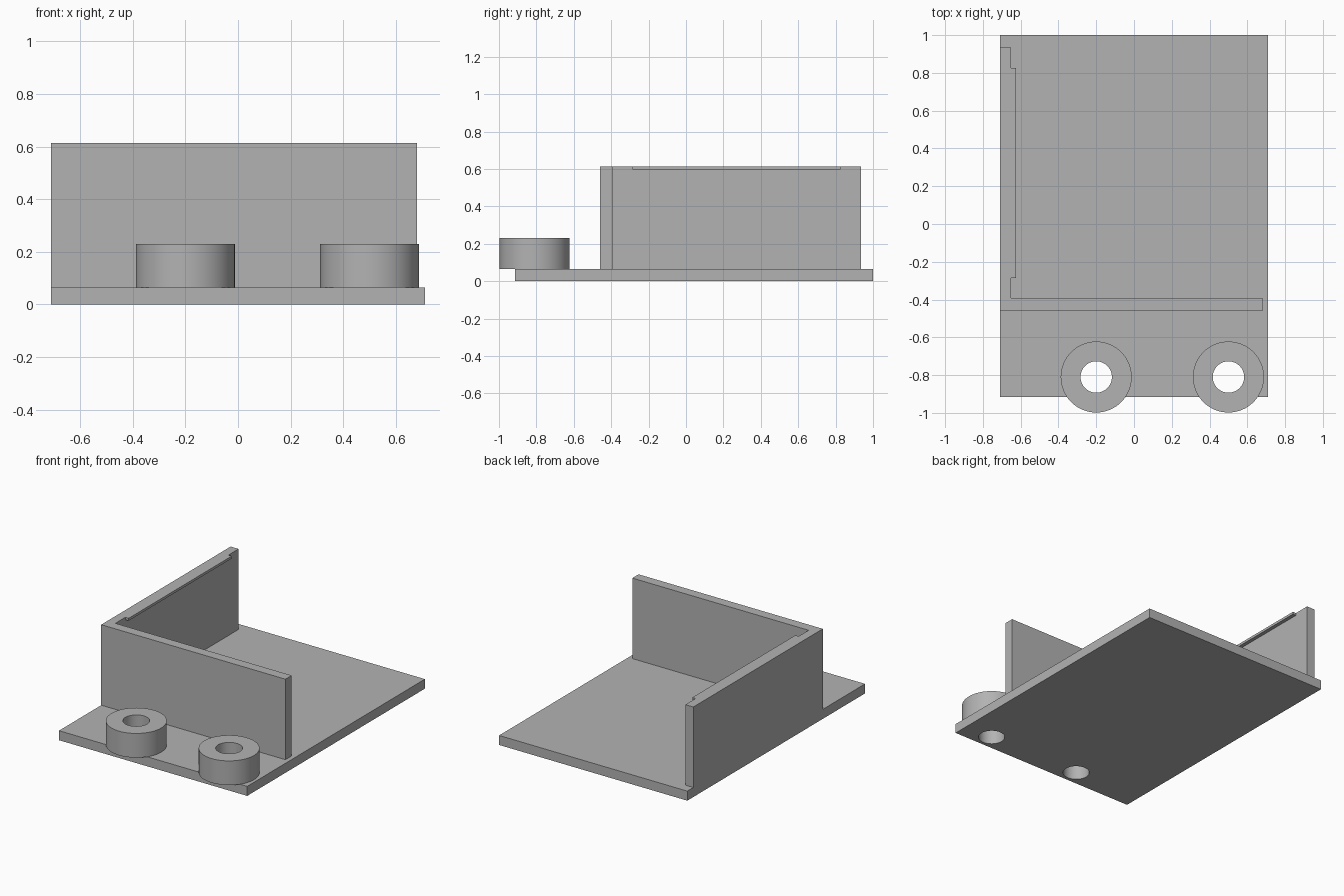
import bpy
import bmesh
import math
from mathutils import Matrix

cube = bpy.data.objects.get("Cube")
if cube:
    bpy.data.objects.remove(cube, do_unlink=True)

GREY = (0.45, 0.45, 0.45, 1)
grey = bpy.data.materials.new("plain grey")
grey.use_nodes = True
grey.diffuse_color = GREY
grey.node_tree.nodes["Principled BSDF"].inputs["Base Color"].default_value = GREY

PLATE_TOP, WALL_TOP, BOSS_TOP = 0.065, 0.614, 0.23
BOSS_R, HOLE_R, BOSS_Y = 0.188, 0.083, -0.81
BOSSES = {"right": -0.2, "left": 0.5}


def finish(name, bm):
    bmesh.ops.recalc_face_normals(bm, faces=bm.faces)
    mesh = bpy.data.meshes.new(name)
    bm.to_mesh(mesh)
    bm.free()
    mesh.materials.append(grey)
    obj = bpy.data.objects.new(name, mesh)
    bpy.context.collection.objects.link(obj)
    return obj


def prism(name, outline, z0, z1):
    """Extrude a flat outline upward from z0 to z1."""
    bm = bmesh.new()
    face = bm.faces.new([bm.verts.new((x, y, z0)) for x, y in outline])
    new = bmesh.ops.extrude_face_region(bm, geom=[face])["geom"]
    verts = [v for v in new if isinstance(v, bmesh.types.BMVert)]
    bmesh.ops.translate(bm, verts=verts, vec=(0, 0, z1 - z0))
    return finish(name, bm)


def box(name, x0, x1, y0, y1, z0, z1):
    return prism(name, [(x0, y0), (x1, y0), (x1, y1), (x0, y1)], z0, z1)


def cylinder(name, x, y, radius, z0, z1):
    bm = bmesh.new()
    bmesh.ops.create_cone(bm, cap_ends=True, segments=64, radius1=radius,
                          radius2=radius, depth=z1 - z0,
                          matrix=Matrix.Translation((x, y, (z0 + z1) / 2)))
    return finish(name, bm)


def cut(obj, cutter):
    mod = obj.modifiers.new("hole", "BOOLEAN")
    mod.operation = "DIFFERENCE"
    mod.solver = "EXACT"
    mod.object = cutter


def select_only(obj):
    bpy.ops.object.select_all(action="DESELECT")
    obj.select_set(True)
    bpy.context.view_layer.objects.active = obj


# Base plate
base = box("base_plate", -0.71, 0.71, -0.915, 1, 0, PLATE_TOP)

# L-shaped wall: long side wall joined to the front wall
prism("corner_wall", [(-0.71, -0.46), (0.68, -0.46), (0.68, -0.393),
                      (-0.65, -0.393), (-0.65, 0.935), (-0.71, 0.935)],
      PLATE_TOP, WALL_TOP)

# Thin retaining lip along the inside of the side wall
box("wall_lip", -0.65, -0.625, -0.285, 0.825, 0.597, WALL_TOP)

# Ring bosses, with holes running on through the plate
cutters, drilled = [], [base]
for side, x in BOSSES.items():
    boss = cylinder(side + "_boss", x, BOSS_Y, BOSS_R, PLATE_TOP, BOSS_TOP)
    cutter = cylinder(side + "_hole_cutter", x, BOSS_Y, HOLE_R, -0.1, 0.4)
    cutter.hide_render = True
    cut(boss, cutter)
    cut(base, cutter)
    cutters.append(cutter)
    drilled.append(boss)

# Apply the holes, smooth the round faces and drop the cutters
for obj in drilled:
    select_only(obj)
    for mod in list(obj.modifiers):
        bpy.ops.object.modifier_apply(modifier=mod.name)
    bpy.ops.object.shade_smooth_by_angle(angle=math.radians(30))
for cutter in cutters:
    bpy.data.objects.remove(cutter, do_unlink=True)
